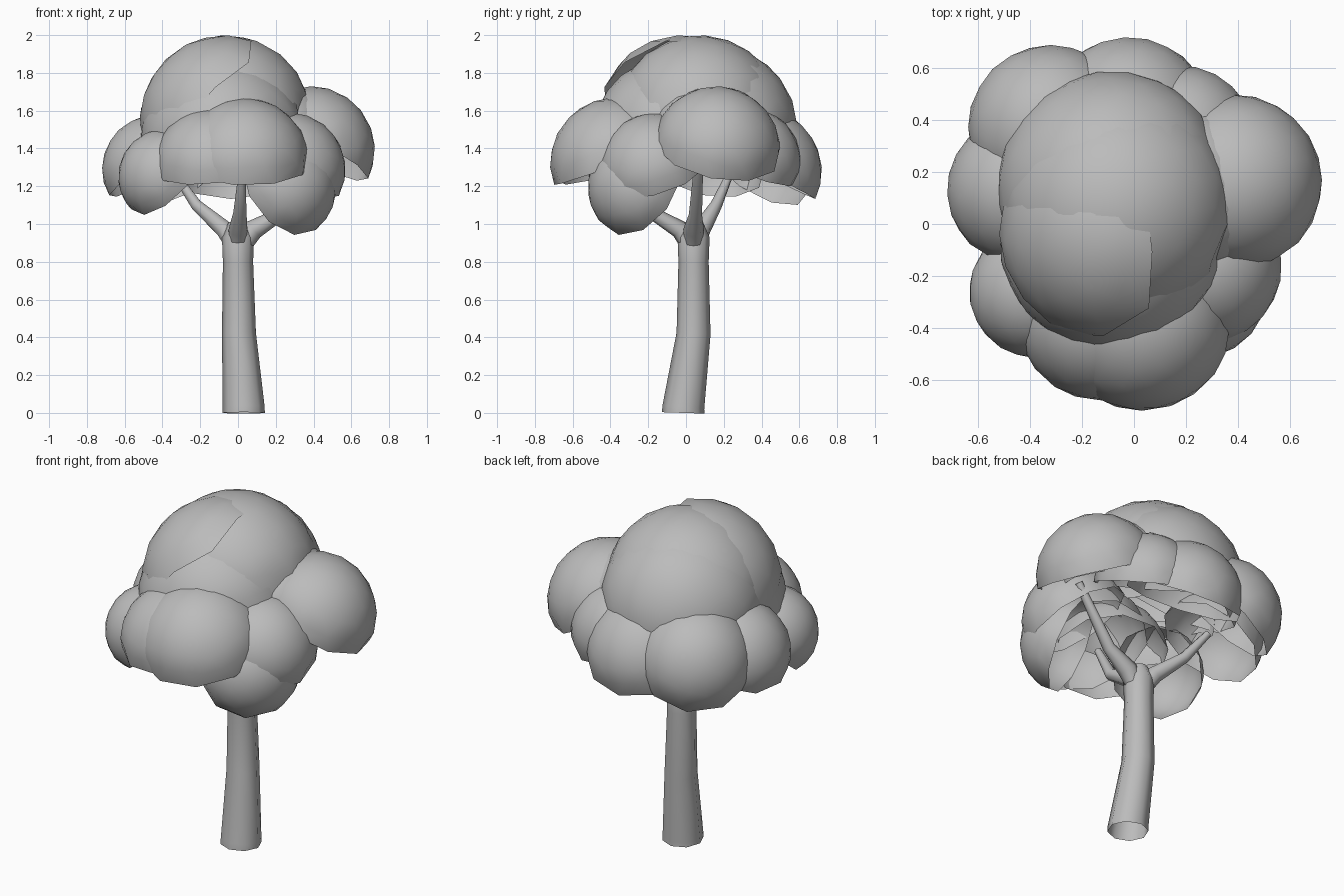
import bpy, bmesh, random
from mathutils import Matrix, Vector

random.seed(4)
cube = bpy.data.objects.get("Cube")
if cube:
    bpy.data.objects.remove(cube, do_unlink=True)

grey = bpy.data.materials.new("plain grey")
grey.use_nodes = True
shade = (0.5, 0.5, 0.5, 1)
grey.diffuse_color = shade
grey.node_tree.nodes["Principled BSDF"].inputs["Base Color"].default_value = shade


def add(name, data):
    obj = bpy.data.objects.new(name, data)
    bpy.context.collection.objects.link(obj)
    data.materials.append(grey)
    return obj


def limb(name, points):
    """Tapered eight-sided tube through (x, y, z, radius) points."""
    curve = bpy.data.curves.new(name, "CURVE")
    curve.dimensions = "3D"
    curve.bevel_depth = 1
    curve.bevel_resolution = 2
    line = curve.splines.new("POLY")
    line.points.add(len(points) - 1)
    for p, (x, y, z, r) in zip(line.points, points):
        p.co = (x, y, z, 1)
        p.radius = r
    add(name, curve)


def leaf_shell(name, center, radius, lean, cut=0.0):
    """Open dome with a ten-sided rim; its axis leans away from the trunk."""
    center = Vector(center)
    out = Vector((center.x, center.y, 0)).normalized()
    axis = out * lean + Vector((0, 0, 1))
    bm = bmesh.new()
    bmesh.ops.create_icosphere(bm, subdivisions=2, radius=radius)
    gone = [f for f in bm.faces if f.calc_center_median().z < cut * radius]
    bmesh.ops.delete(bm, geom=gone, context="FACES")
    # Round the dome but leave the rim edges straight
    inner = [e for e in bm.edges if not e.is_boundary]
    bmesh.ops.subdivide_edges(bm, edges=inner, cuts=1, use_grid_fill=True)
    for v in bm.verts:
        v.co = v.co.normalized() * radius
    bmesh.ops.triangulate(bm, faces=bm.faces)
    spin = Matrix.Rotation(random.uniform(0, 6), 4, "Z")
    tilt = axis.to_track_quat("Z", "Y").to_matrix().to_4x4()
    bm.transform(Matrix.Translation(center) @ tilt @ spin)
    for f in bm.faces:
        f.smooth = True
    mesh = bpy.data.meshes.new(name)
    bm.to_mesh(mesh)
    bm.free()
    add(name, mesh)


# Trunk and its three boughs
limb("trunk", [(.03, -.015, 0, .112), (.03, -.014, .03, .111),
               (.005, .04, .42, .09), (0, .04, .8, .08),
               (0, .04, .93, .085), (0, .04, 1.01, .05)])
limb("right_hand_bough", [(0, .04, .84, .04), (.08, .04, .97, .055),
                          (.22, .05, 1.05, .035), (.45, .07, 1.36, .022)])
limb("front_bough", [(0, .04, .84, .04), (0, -.03, .97, .05),
                     (.01, -.18, 1.06, .035), (.02, -.28, 1.25, .02)])
limb("back_bough", [(0, .04, .84, .04), (-.07, .08, .97, .05),
                    (-.22, .16, 1.1, .032), (-.33, .23, 1.26, .02)])

# Crown domes
leaf_shell("crown_top", (-.06, .07, 1.55), .45, .1)
leaf_shell("crown_left", (-.07, -.02, 1.55), .45, .9, .5)
leaf_shell("crown_back", (-.08, .14, 1.5), .45, .6)
leaf_shell("crown_front", (-.08, -.06, 1.45), .44, .3)

# Leaf clumps around the crown
leaf_shell("front_clump", (.03, -.37, 1.32), .35, .35)
leaf_shell("front_left_clump", (-.13, -.36, 1.3), .32, .3)
leaf_shell("low_front_clump", (.24, -.24, 1.19), .28, 2)
leaf_shell("front_side_clump", (.27, -.16, 1.29), .3, .6)
leaf_shell("side_clump", (.385, .16, 1.39), .34, .55)
leaf_shell("inner_side_clump", (.2, .13, 1.42), .34, .3)
leaf_shell("low_left_clump", (-.38, -.26, 1.25), .255, 1.3)
leaf_shell("left_clump", (-.43, .13, 1.29), .29, .6)
leaf_shell("back_left_clump", (-.32, .37, 1.31), .32, .9)
leaf_shell("back_clump", (-.02, .39, 1.28), .33, .5)
leaf_shell("back_side_clump", (.18, .32, 1.33), .29, .5)
